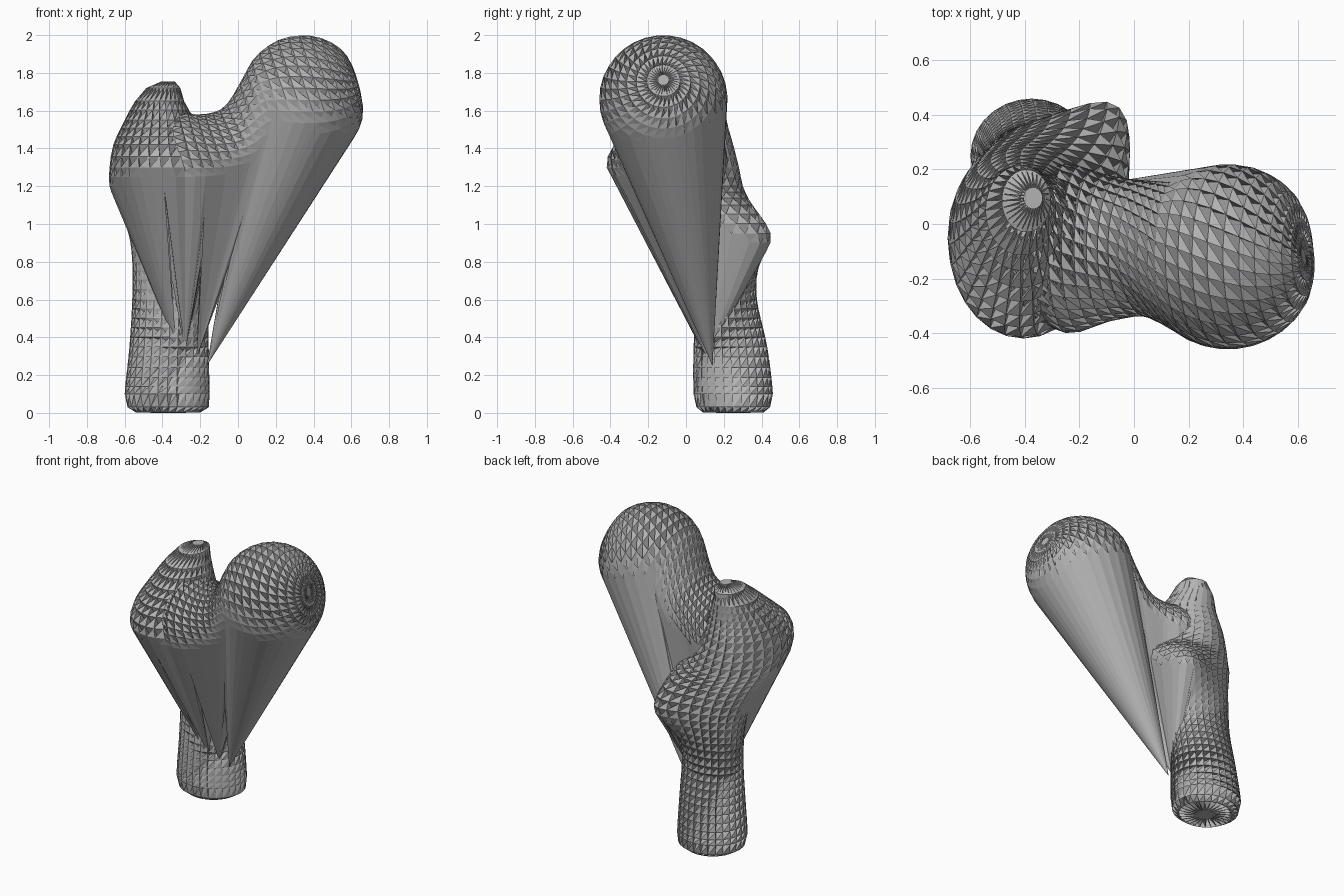
import bpy, bmesh, math
from mathutils import Vector

cube = bpy.data.objects.get("Cube")
if cube:
    bpy.data.objects.remove(cube, do_unlink=True)

# One plain grey material
grey = bpy.data.materials.new("bone grey")
grey.use_nodes = True
COLOUR = (0.45, 0.45, 0.45, 1)
grey.diffuse_color = COLOUR
bsdf = grey.node_tree.nodes["Principled BSDF"]
bsdf.inputs["Base Color"].default_value = COLOUR
bsdf.inputs["Roughness"].default_value = 0.8

# Points just inside the front of the shaft where the long web triangles meet
APEXES = [Vector(p) for p in ((-0.33, 0.09, 0.36), (-0.28, 0.09, 0.32),
                              (-0.22, 0.11, 0.29), (-0.165, 0.14, 0.25))]


def catmull(p0, p1, p2, p3, t):
    return [0.5 * (2 * b + (c - a) * t + (2 * a - 5 * b + 4 * c - d) * t * t
                   + (3 * b - a - 3 * c + d) * t ** 3)
            for a, b, c, d in zip(p0, p1, p2, p3)]


def densify(keys, step):
    """Spline through the key rings with evenly spaced rings between them."""
    rings = []
    for i in range(len(keys) - 1):
        a, b = keys[i], keys[i + 1]
        p0, p3 = keys[max(i - 1, 0)], keys[min(i + 2, len(keys) - 1)]
        n = max(1, round((Vector(b[:3]) - Vector(a[:3])).length / step))
        rings += [catmull(p0, a, b, p3, k / n) for k in range(n)]
    return rings + [list(keys[-1])]


def loft(name, rings, cols, twist, shape):
    """Loft rings (x, y, z, y radius, cross radius, tilt). One triangle of each
    cell lies on the surface, the other runs to a shared point as a long spike."""
    bm = bmesh.new()
    grid = []
    for r, (x, y, z, ru, rv, tilt) in enumerate(rings):
        t = math.radians(tilt)
        v = Vector((-math.sin(t), 0, math.cos(t)))
        row = []
        for j in range(cols):
            a = 2 * math.pi * j / cols + twist * r
            p = Vector((x, y + ru * math.cos(a), z)) + v * (rv * math.sin(a))
            row.append(bm.verts.new(shape(p)))
        grid.append(row)
    tips = [bm.verts.new(p) for p in APEXES]
    for lo, hi in zip(grid, grid[1:]):
        for j in range(cols):
            k = (j + 1) % cols
            a, b, c, d = lo[j], lo[k], hi[k], hi[j]
            bm.faces.new((a, b, c))
            mid = (a.co.x + c.co.x + d.co.x) / 3
            tip = tips[min(3, max(0, int((mid + 0.68) / 0.27)))]
            for e, f in ((a, c), (c, d), (d, a)):
                if not bm.faces.get((e, f, tip)):
                    bm.faces.new((e, f, tip))
    # Close both ends
    bm.faces.new(list(reversed(grid[0])))
    bm.faces.new(grid[-1])
    mesh = bpy.data.meshes.new(name)
    bm.to_mesh(mesh)
    bm.free()
    mesh.materials.append(grey)
    obj = bpy.data.objects.new(name, mesh)
    bpy.context.collection.objects.link(obj)


def rear_knob(p):
    """Pull out the small knob on the inner back of the shaft."""
    d = p - Vector((-0.10, 0.30, 0.93))
    w = math.exp(-(d.x ** 2 + d.y ** 2) / 0.035 - d.z ** 2 / 0.03)
    return p + Vector((0.055, 0.14, 0)) * w


def head_dent(p):
    """Press a shallow pit into the end of the ball."""
    d = p - Vector((0.66, -0.08, 1.75))
    return p - Vector((0.045, 0, 0)) * math.exp(-d.length_squared / 0.02)


# Shaft rising into the large outer knob
shaft_keys = [
    (-0.37, 0.25, 0.00, 0.05, 0.05, 90), (-0.37, 0.25, 0.002, 0.16, 0.17, 90),
    (-0.37, 0.25, 0.03, 0.195, 0.215, 90), (-0.375, 0.25, 0.10, 0.21, 0.225, 90),
    (-0.365, 0.235, 0.35, 0.195, 0.21, 90), (-0.355, 0.215, 0.60, 0.16, 0.205, 90),
    (-0.335, 0.20, 0.80, 0.17, 0.225, 90), (-0.315, 0.165, 0.95, 0.20, 0.265, 90),
    (-0.335, 0.085, 1.10, 0.25, 0.305, 90), (-0.38, -0.02, 1.20, 0.32, 0.30, 90),
    (-0.405, -0.07, 1.30, 0.35, 0.275, 90), (-0.42, -0.065, 1.42, 0.315, 0.24, 90),
    (-0.415, -0.01, 1.55, 0.225, 0.185, 90), (-0.415, 0.05, 1.65, 0.165, 0.13, 90),
    (-0.395, 0.085, 1.72, 0.115, 0.09, 90), (-0.37, 0.095, 1.755, 0.04, 0.035, 90),
]
loft("shaft_and_outer_knob", densify(shaft_keys, 0.055), 28, 0.0, rear_knob)

# Neck flowing into the ball head
neck_keys = [
    (-0.42, -0.07, 1.28, 0.24, 0.20, 15), (-0.25, -0.09, 1.34, 0.31, 0.25, 15),
    (-0.10, -0.09, 1.375, 0.27, 0.22, 20), (0.04, -0.09, 1.44, 0.25, 0.22, 26),
]
TILT = 18
axis = Vector((math.cos(math.radians(TILT)), 0, math.sin(math.radians(TILT))))
for k in range(13):
    a = math.radians(125 - k * 10)
    r = 0.34 * math.sin(a)
    p = Vector((0.345, -0.12, 1.66)) + axis * (0.335 * math.cos(a))
    neck_keys.append((p.x, p.y, p.z, r, r, TILT))
loft("neck_and_ball_head", densify(neck_keys, 0.055), 32, 0.06, head_dent)
